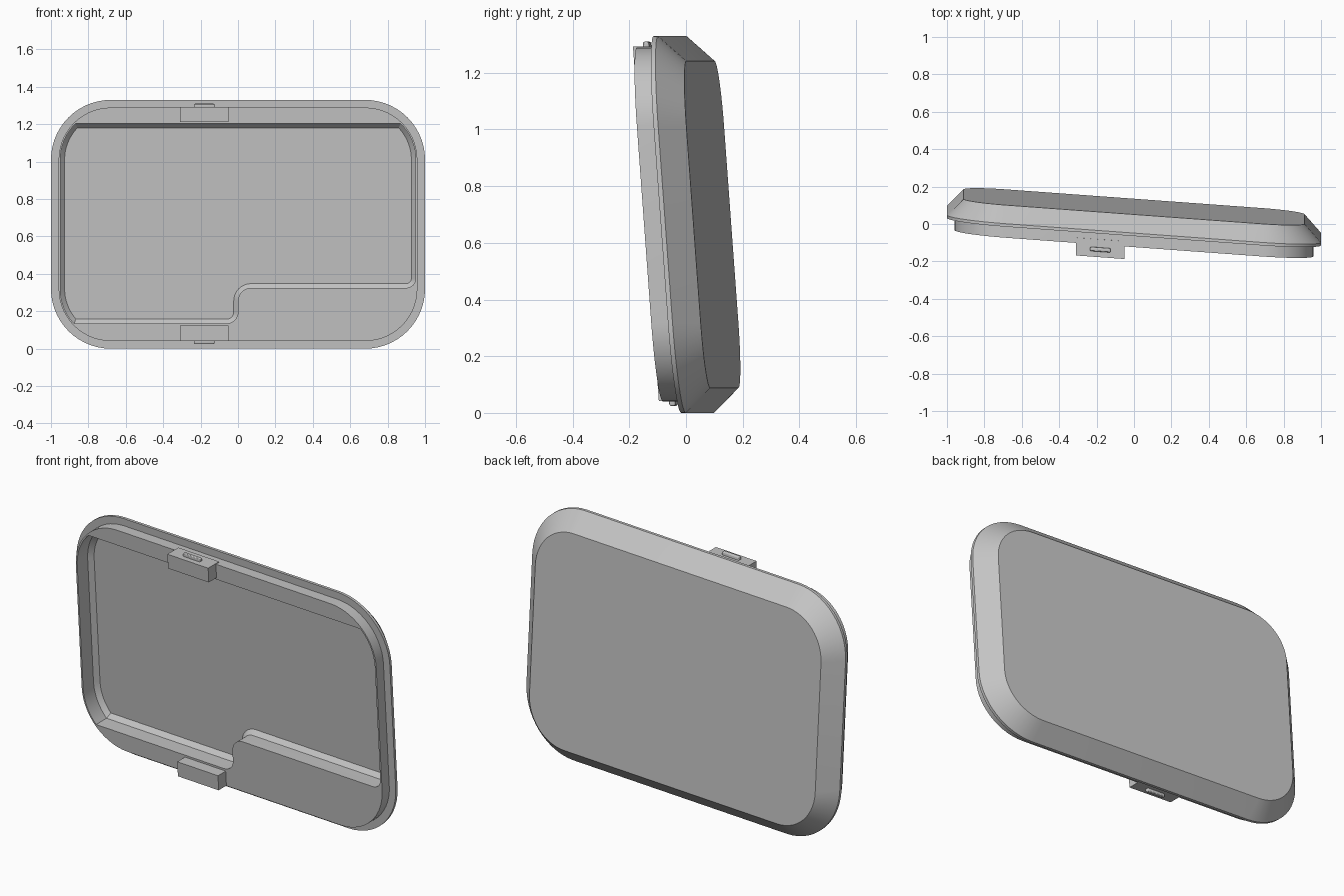
import bpy, bmesh
from math import sin, cos, asin, degrees, radians
from mathutils import Matrix

cube = bpy.data.objects.get("Cube")
if cube:
    bpy.data.objects.remove(cube, do_unlink=True)

MID = 0.665    # half the height
SLANT = 0.073  # the lid leans along both x and z

grey = bpy.data.materials.new("plain_grey")
grey.use_nodes = True
grey.diffuse_color = (0.55, 0.55, 0.55, 1)
shader = next(n for n in grey.node_tree.nodes if n.type == "BSDF_PRINCIPLED")
shader.inputs["Base Color"].default_value = grey.diffuse_color
shader.inputs["Roughness"].default_value = 0.6

# Depth is sheared so that every layer is parallel to the leaning face
shear = Matrix.Identity(4)
shear[1][0] = shear[1][2] = -SLANT
shear[1][3] = SLANT * MID


def arc(cx, cz, r, start, end, n=14):
    angles = [radians(start + (end - start) * i / n) for i in range(n + 1)]
    return [(cx + r * cos(a), cz + r * sin(a)) for a in angles]


def rounded_outline(inset):
    """Outer rounded rectangle, shrunk by inset."""
    r, cx, cz = 0.32 - inset, 0.68, MID - 0.32
    return (arc(cx, MID + cz, r, 0, 90) + arc(-cx, MID + cz, r, 90, 180)
            + arc(-cx, MID - cz, r, 180, 270) + arc(cx, MID - cz, r, 270, 360))


def pocket_outline(k):
    """Stepped pocket opening, shrunk by k."""
    r, cx, top, low = 0.27 - k, 0.68, 1.01, 0.32
    up = degrees(asin((1.203 - k - top) / r))
    down = degrees(asin((low - 0.135 - k) / r))
    return (arc(cx, top, r, 0, up) + arc(-cx, top, r, 180 - up, 180)
            + arc(-cx, low, r, 180, 180 + down)
            + arc(-0.06, 0.195, 0.06 - k, 270, 360, 8)
            + arc(0.07, 0.255, 0.07 + k, 180, 90, 8)
            + arc(0.90, 0.375, 0.05 - k, 270, 360, 8))


def loft(bm, layers):
    """Join rings of equal length, cap the last one, return the first."""
    rings = [[bm.verts.new((x, d, z)) for x, z in pts] for pts, d in layers]
    for a, b in zip(rings, rings[1:]):
        for i in range(len(a)):
            j = (i + 1) % len(a)
            bm.faces.new((a[i], a[j], b[j], b[i]))
    bm.faces.new(rings[-1])
    return rings[0]


def finish(bm, name):
    bmesh.ops.recalc_face_normals(bm, faces=bm.faces)
    bm.transform(shear)
    mesh = bpy.data.meshes.new(name)
    bm.to_mesh(mesh)
    bm.free()
    mesh.materials.append(grey)
    obj = bpy.data.objects.new(name, mesh)
    bpy.context.collection.objects.link(obj)
    bpy.ops.object.select_all(action="DESELECT")
    obj.select_set(True)
    bpy.context.view_layer.objects.active = obj
    bpy.ops.object.shade_smooth_by_angle(angle=radians(25))
    return obj


def block(name, x, d, z, bevel=0):
    bm = bmesh.new()
    size = [b - a for a, b in (x, d, z)]
    centre = [(a + b) / 2 for a, b in (x, d, z)]
    bmesh.ops.create_cube(bm, size=1)
    bm.transform(Matrix.Translation(centre) @ Matrix.Diagonal((*size, 1)))
    if bevel:
        bmesh.ops.bevel(bm, geom=bm.edges[:], offset=bevel, segments=3,
                        profile=0.5, affect="EDGES")
    return finish(bm, name)


# Lid shell: raised rim, flange, chamfered back and stepped pocket
bm = bmesh.new()
RIM, FLANGE = -0.078, -0.016
outer = loft(bm, [(rounded_outline(0.041), RIM), (rounded_outline(0.041), FLANGE),
                  (rounded_outline(0), FLANGE), (rounded_outline(0), 0),
                  (rounded_outline(0.088), 0.093)])
inner = loft(bm, [(pocket_outline(0), RIM), (pocket_outline(0), 0.012),
                  (pocket_outline(0.023), 0.037)])
border = [bm.edges.get((ring[i - 1], ring[i]))
          for ring in (outer, inner) for i in range(len(ring))]
bmesh.ops.triangle_fill(bm, edges=border, use_beauty=True)
finish(bm, "lid_shell")

# Latch tabs on the top and bottom rim, each with a small catch
for side, tab_z, catch_z in (("top", (1.213, 1.293), (1.28, 1.31)),
                             ("bottom", (0.042, 0.124), (0.024, 0.055))):
    block(side + "_tab", (-0.31, -0.05), (-0.145, -0.05), tab_z)
    block(side + "_catch", (-0.235, -0.125), (-0.115, -0.093), catch_z, 0.007)
